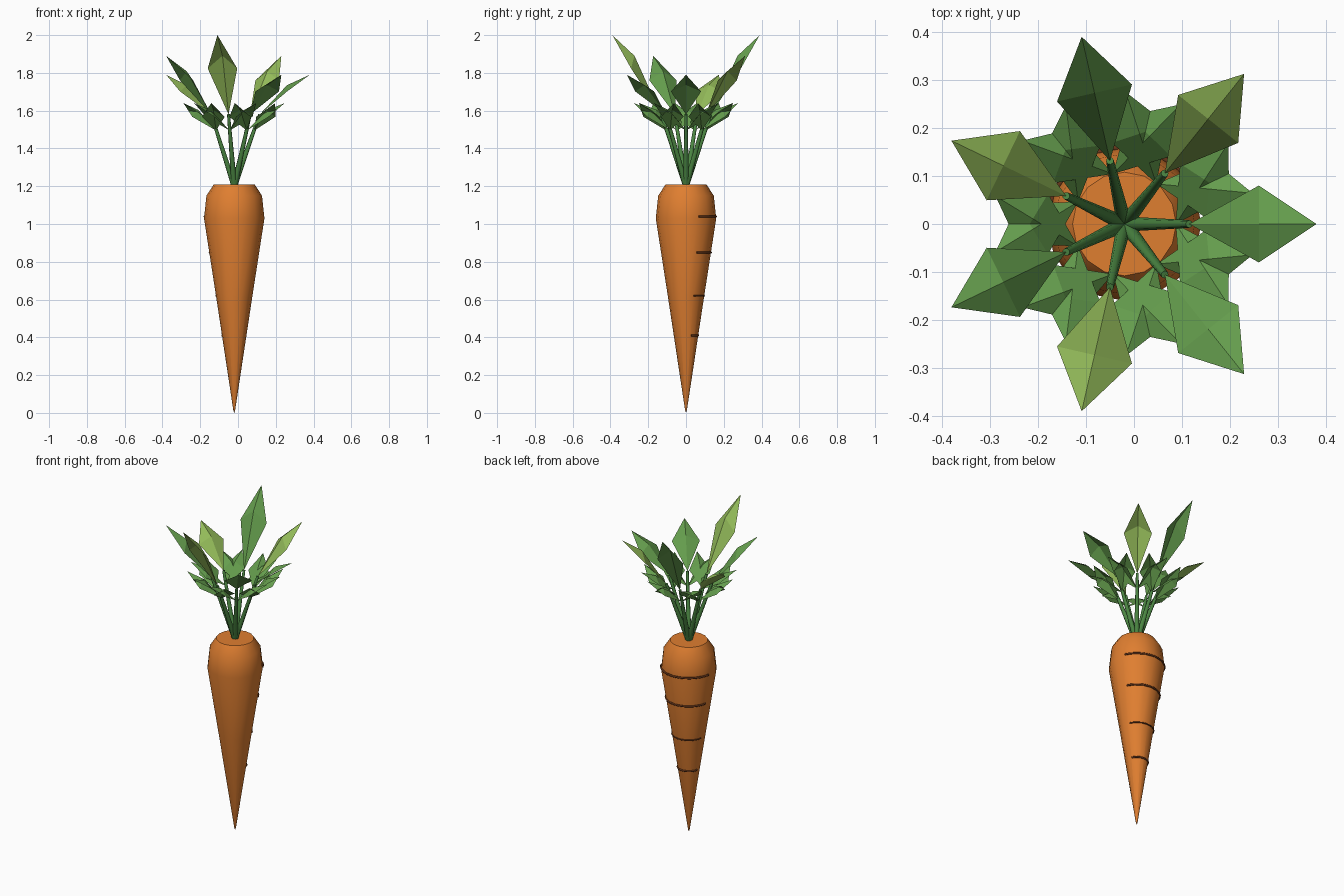
import bpy
import bmesh
from math import sin, cos, radians, pi
from mathutils import Vector, Matrix

if "Cube" in bpy.data.objects:
    bpy.data.objects.remove(bpy.data.objects["Cube"], do_unlink=True)

CENTRE = Vector((-0.02, 0, 0))
STEMS = 7
CROWN_Z = 1.2


def material(name, rgb):
    m = bpy.data.materials.new(name)
    m.use_nodes = True
    m.diffuse_color = (*rgb, 1)
    m.node_tree.nodes["Principled BSDF"].inputs["Base Color"].default_value = (*rgb, 1)
    return m


orange = material("carrot orange", (0.74, 0.21, 0.03))
brown = material("crease brown", (0.13, 0.035, 0.01))
stem_green = material("stem green", (0.07, 0.24, 0.055))
leaf_green = material("leaf green", (0.13, 0.34, 0.075))
leaf_lime = material("leaf lime", (0.29, 0.49, 0.10))


def add_object(name, bm, mat, smooth=None):
    mesh = bpy.data.meshes.new(name)
    bm.to_mesh(mesh)
    bm.free()
    mesh.materials.append(mat)
    obj = bpy.data.objects.new(name, mesh)
    bpy.context.collection.objects.link(obj)
    if smooth:
        bpy.ops.object.select_all(action='DESELECT')
        obj.select_set(True)
        bpy.context.view_layer.objects.active = obj
        bpy.ops.object.shade_smooth_by_angle(angle=radians(smooth))
    return obj


# Root: a lathed profile of (radius, height)
def root():
    profile = [(0, 0), (0.005, 0.015), (0.095, 0.61), (0.16, 1.03),
               (0.147, 1.15), (0.108, 1.21), (0, 1.21)]
    bm = bmesh.new()
    verts = [bm.verts.new(CENTRE + Vector((r, 0, z))) for r, z in profile]
    edges = [bm.edges.new(pair) for pair in zip(verts, verts[1:])]
    bmesh.ops.spin(bm, geom=verts + edges, cent=CENTRE, axis=(0, 0, 1),
                   angle=2 * pi, steps=16)
    bmesh.ops.remove_doubles(bm, verts=bm.verts, dist=0.0005)
    bmesh.ops.recalc_face_normals(bm, faces=bm.faces)
    add_object("root", bm, orange, 40)


# Creases: thin arcs hugging the back of the root
def crease(index, radius, z, thickness):
    curve = bpy.data.curves.new("root_crease", 'CURVE')
    curve.dimensions = '3D'
    curve.bevel_depth = thickness
    curve.bevel_resolution = 1
    curve.use_fill_caps = True
    spline = curve.splines.new('POLY')
    steps = 14
    spline.points.add(steps)
    for k, point in enumerate(spline.points):
        a = radians(25 + 145 * k / steps)
        p = CENTRE + Vector((radius * cos(a), radius * sin(a), z))
        point.co = (*p, 1)
    curve.materials.append(brown)
    obj = bpy.data.objects.new(f"root_crease_{index}", curve)
    bpy.context.collection.objects.link(obj)


# Leaf: a folded diamond with a raised midrib, pointing along +x
def leaf(name, place, scale, rise, side, ridge, mat):
    bm = bmesh.new()
    mid, tip, half = 0.145 * scale, 0.265 * scale, 0.08 * scale
    base, left, right, centre, end = [
        bm.verts.new(place @ Vector(co)) for co in (
            (0, 0, 0), (mid, half, rise * side), (mid, -half, rise * side),
            (mid, 0, rise * ridge), (tip, 0, rise))]
    for tri in ((base, centre, left), (base, right, centre),
                (centre, end, left), (right, end, centre)):
        bm.faces.new(tri)
    add_object(name, bm, mat)


# Stem: a slim tapered tube between two points
def stem(name, start, end):
    bm = bmesh.new()
    along = end - start
    bmesh.ops.create_cone(
        bm, cap_ends=True, segments=8, radius1=0.016, radius2=0.008, depth=along.length,
        matrix=Matrix.Translation((start + end) / 2)
        @ along.to_track_quat('Z', 'Y').to_matrix().to_4x4())
    add_object(name, bm, stem_green, 50)


root()
for i, (r, z, t) in enumerate([(0.159, 1.04, 0.006), (0.132, 0.85, 0.006),
                               (0.097, 0.62, 0.004), (0.064, 0.41, 0.006)]):
    crease(i + 1, r, z, t)

for i in range(STEMS):
    turn = Matrix.Translation(CENTRE) @ Matrix.Rotation(2 * pi * i / STEMS, 4, 'Z')
    top = Vector((0.135, 0, 1.58))
    stem(f"stem_{i + 1}", turn @ Vector((0, 0, CROWN_Z)), turn @ top)
    # End leaves come in three heights and two alternating greens
    leaf(f"end_leaf_{i + 1}", turn @ Matrix.Translation(top), 1,
         (0.21, 0.31, 0.42)[i % 3], 0.58, 0.74, leaf_lime if i % 2 else leaf_green)
    # A pair of smaller leaves lower on each stem
    for label, sign in (("left", 1), ("right", -1)):
        place = (turn @ Matrix.Translation((0.107, 0, 1.495))
                 @ Matrix.Rotation(sign * radians(57), 4, 'Z'))
        leaf(f"{label}_leaflet_{i + 1}", place, 0.76, 0.145, 0.5, 0.75, leaf_green)
